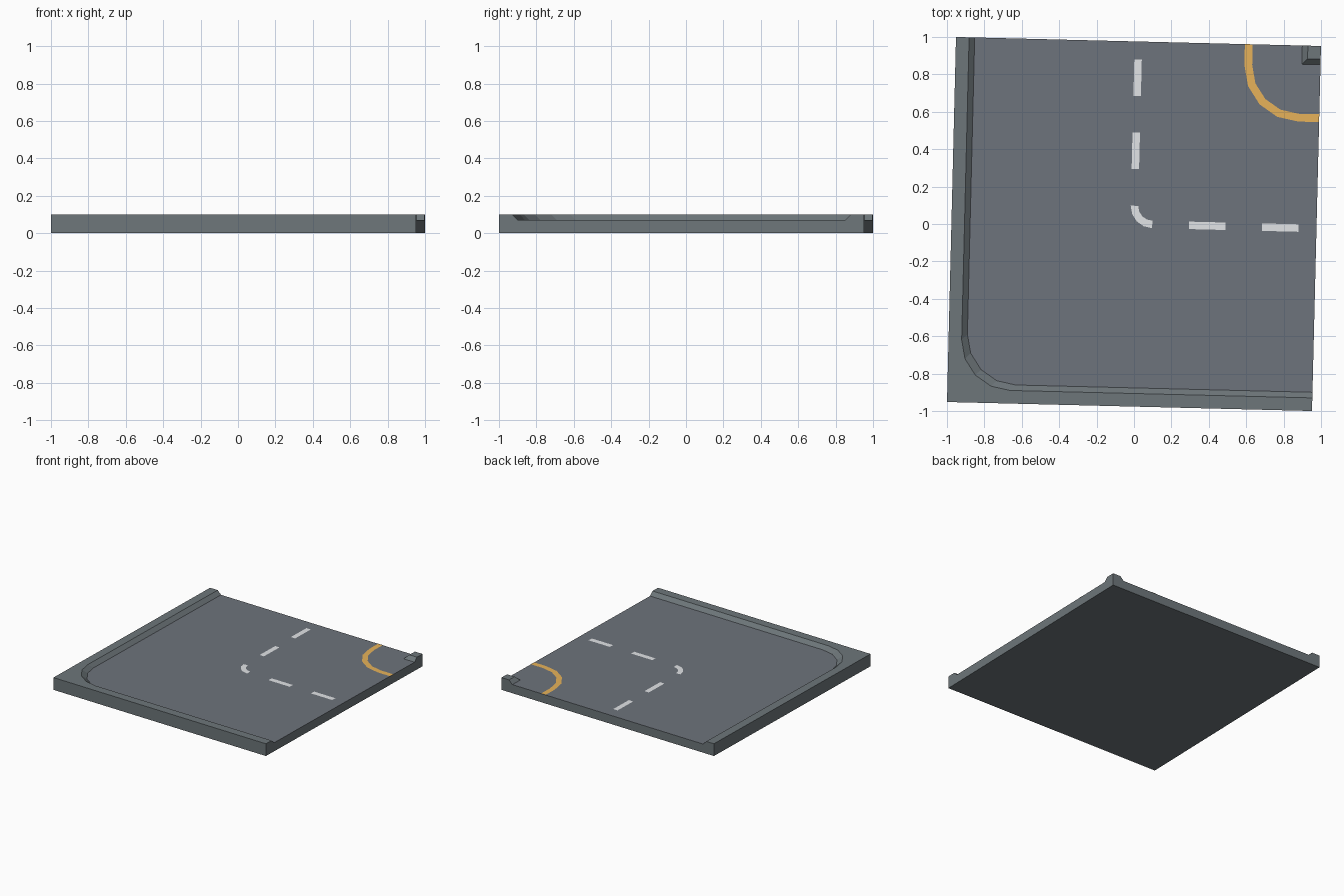
import bpy, bmesh, math
from mathutils import Matrix

if "Cube" in bpy.data.objects:
    bpy.data.objects.remove(bpy.data.objects["Cube"])

H = 0.976                      # half side of the square tile
TURN = Matrix.Rotation(math.radians(-1.41), 4, 'Z')
ROAD, TOP = 0.07, 0.10         # road level, curb level
BASE, LIP = 0.876, 0.906       # foot and lip of the sloped curb


def material(name, rgb):
    m = bpy.data.materials.new(name)
    m.diffuse_color = (*rgb, 1)
    m.use_nodes = True
    m.node_tree.nodes["Principled BSDF"].inputs["Base Color"].default_value = m.diffuse_color
    return m


curb_grey = material("curb grey", (0.155, 0.182, 0.195))
road_grey = material("road grey", (0.155, 0.172, 0.200))
paint_white = material("white paint", (0.80, 0.82, 0.84))
paint_orange = material("orange paint", (0.82, 0.46, 0.105))


def arc(c, r, n=4):
    """Quarter arc round (c, c), from its left side to its bottom."""
    return [(c - r * math.cos(i * math.pi / 2 / n),
             c - r * math.sin(i * math.pi / 2 / n)) for i in range(n + 1)]


def finish(bm, name, mats):
    bmesh.ops.remove_doubles(bm, verts=bm.verts, dist=1e-5)
    bmesh.ops.recalc_face_normals(bm, faces=bm.faces)
    bm.transform(TURN)
    me = bpy.data.meshes.new(name)
    bm.to_mesh(me)
    bm.free()
    for m in mats:
        me.materials.append(m)
    ob = bpy.data.objects.new(name, me)
    bpy.context.collection.objects.link(ob)
    return ob


# Road tile: sunken road, L-shaped curb with a rounded corner, corner block
bm = bmesh.new()


def face(pts, mat=0):
    bm.faces.new([bm.verts.new(p) for p in pts]).material_index = mat


def flat(pts, z, mat=0):
    face([(x, y, z) for x, y in pts], mat)


R = 0.265
foot = [(-BASE, H)] + arc(R - BASE, R) + [(H, -BASE)]
lip = [(-LIP, H)] + arc(R - LIP, R) + [(H, -LIP)]
flat(foot + [(H, BASE), (BASE, BASE), (BASE, H)], ROAD, 1)
flat(lip + [(H, -H), (-H, -H), (-H, H)], TOP)
flat([(LIP, LIP), (H, LIP), (H, H), (LIP, H)], TOP)
flat([(-H, -H), (H, -H), (H, H), (-H, H)], 0)


def slope(low, high):
    for i in range(len(low) - 1):
        face([(*low[i], ROAD), (*low[i + 1], ROAD),
              (*high[i + 1], TOP), (*high[i], TOP)])


slope(foot, lip)
slope([(BASE, H), (BASE, BASE), (H, BASE)], [(LIP, H), (LIP, LIP), (H, LIP)])

# Outer walls: two plain, two with the road cross-section
section = [(-H, 0), (H, 0), (H, TOP), (LIP, TOP), (BASE, ROAD),
           (-BASE, ROAD), (-LIP, TOP), (-H, TOP)]
plain = [(-H, 0), (H, 0), (H, TOP), (-H, TOP)]
for outline, side in ((section, H), (plain, -H)):
    face([(a, side, z) for a, z in outline])
    face([(side, a, z) for a, z in outline])
finish(bm, "road_tile", [curb_grey, road_grey])


# Painted markings: thin plates following a path
def stripe(name, left, right, mat):
    bm = bmesh.new()
    z = ROAD + 0.0015
    for i in range(len(left) - 1):
        bm.faces.new([bm.verts.new((x, y, z)) for x, y in
                      (left[i], left[i + 1], right[i + 1], right[i])])
    ob = finish(bm, name, [mat])
    if ob.data.polygons[0].normal.z < 0:
        ob.data.flip_normals()


W = 0.02
for n, (a, b) in enumerate(((0.295, 0.49), (0.685, 0.88))):
    stripe(f"lane_dash_back_{n}", [(-W, b), (-W, a)], [(W, b), (W, a)], paint_white)
    stripe(f"lane_dash_right_{n}", [(a, -W), (b, -W)], [(a, W), (b, W)], paint_white)
C = 0.0976
stripe("lane_dash_corner", arc(C, C + W), arc(C, C - W), paint_white)

C = 0.865
outer, inner = ([(C - r, H)] + arc(C, r) + [(H, C - r)] for r in (0.296, 0.254))
stripe("corner_line", outer, inner, paint_orange)
